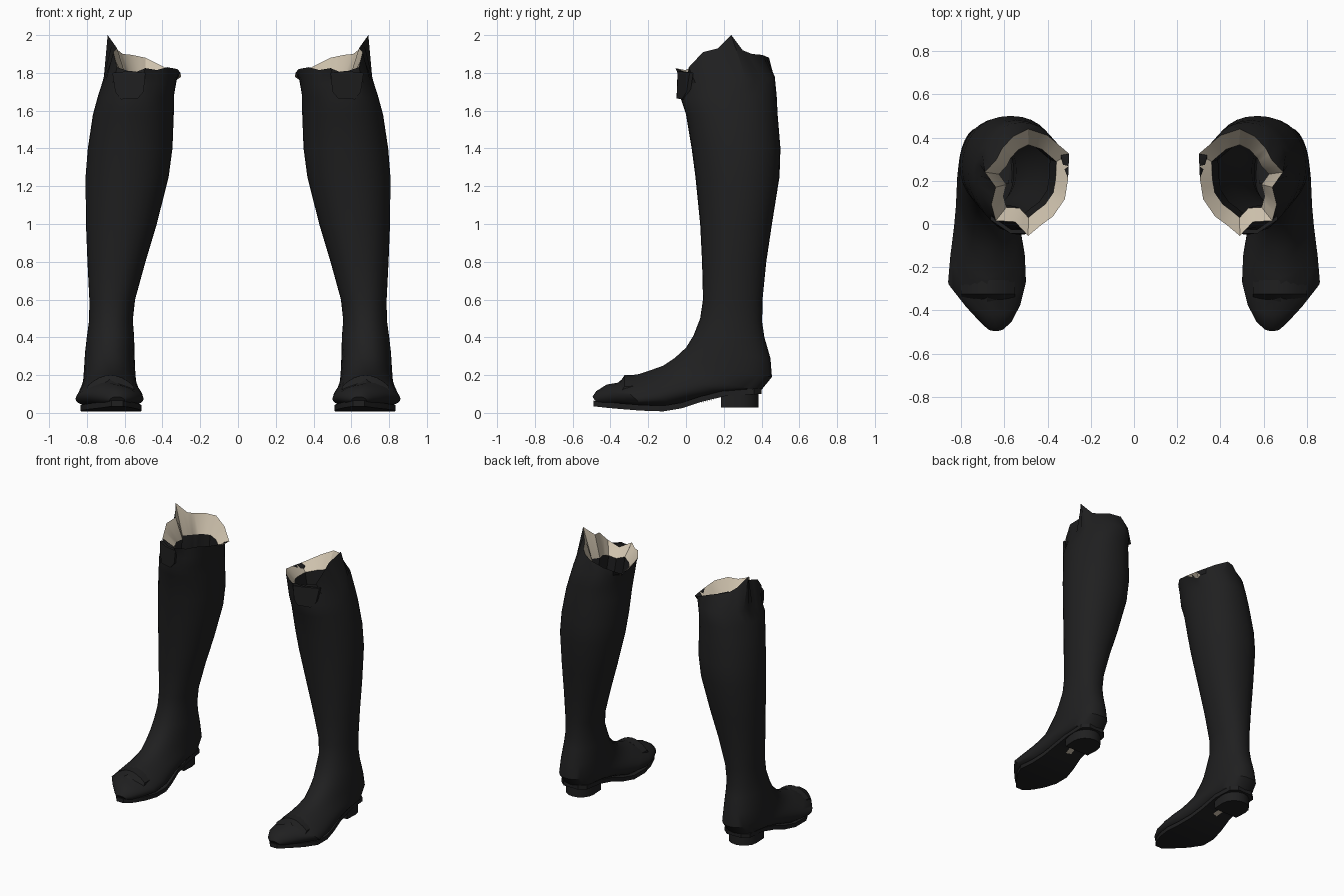
import bpy, bmesh, math
from mathutils import Vector

if "Cube" in bpy.data.objects:
    bpy.data.objects.remove(bpy.data.objects["Cube"])

N = 32


def material(name, rgb):
    m = bpy.data.materials.new(name)
    m.diffuse_color = (*rgb, 1)
    m.use_nodes = True
    m.node_tree.nodes["Principled BSDF"].inputs["Base Color"].default_value = m.diffuse_color
    return m


BLACK = material("black leather", (0.014, 0.014, 0.0145))
CREAM = material("cream lining", (0.62, 0.54, 0.42))


def finish(name, bm, mats, angle=30):
    """Turn a bmesh into an object mirrored to the other foot."""
    me = bpy.data.meshes.new(name)
    bm.to_mesh(me)
    bm.free()
    ob = bpy.data.objects.new(name, me)
    bpy.context.collection.objects.link(ob)
    for m in mats:
        me.materials.append(m)
    ob.modifiers.new("pair", 'MIRROR').use_mirror_merge = False
    bpy.ops.object.select_all(action='DESELECT')
    ob.select_set(True)
    bpy.context.view_layer.objects.active = ob
    bpy.ops.object.shade_smooth_by_angle(angle=math.radians(angle))
    return ob


def loft(bm, rings, cap_start=False, cap_end=False):
    """Skin closed loops of equal length; returns the face strips."""
    loops = [[bm.verts.new(p) for p in r] for r in rings]
    n = len(loops[0])
    strips = [[bm.faces.new((a[j], a[(j + 1) % n], b[(j + 1) % n], b[j])) for j in range(n)]
              for a, b in zip(loops, loops[1:])]
    if cap_start:
        bm.faces.new(loops[0])
    if cap_end:
        bm.faces.new(loops[-1])
    return strips


def ring(yf, zf, yb, zb, x0, x1, k=1.0):
    """Oval loop from a front point to a back point; k < 1 widens the back half."""
    pts = []
    for j in range(N):
        t = 2 * math.pi * j / N
        a = ((1 - math.cos(t)) / 2) ** k
        s = math.sin(t)
        s = math.copysign(abs(s) ** (0.9 if k == 1 else 0.75), s)
        pts.append(Vector(((x0 + x1) / 2 + s * (x1 - x0) / 2,
                           yf + (yb - yf) * a, zf + (zb - zf) * a)))
    return pts


# front y, front z, back y, back z, inner x, outer x, fullness (toe up to calf)
SECTIONS = [
    (-0.495, 0.085, -0.47, 0.05, 0.60, 0.68, 0.8),
    (-0.475, 0.115, -0.43, 0.04, 0.565, 0.715, 0.7),
    (-0.42, 0.15, -0.34, 0.035, 0.525, 0.785, 0.65),
    (-0.36, 0.16, -0.22, 0.03, 0.50, 0.86, 0.6),
    (-0.32, 0.195, -0.06, 0.035, 0.505, 0.85, 0.6),
    (-0.25, 0.205, 0.08, 0.075, 0.525, 0.835, 0.65),
    (-0.19, 0.225, 0.22, 0.10, 0.535, 0.825, 0.7),
    (-0.12, 0.25, 0.39, 0.11, 0.54, 0.82, 0.8),
    (-0.06, 0.29, 0.455, 0.19, 0.545, 0.815, 0.9),
    (0.0, 0.345, 0.447, 0.29, 0.548, 0.81, 1),
    (0.04, 0.41, 0.415, 0.40, 0.55, 0.80, 1),
    (0.075, 0.50, 0.403, 0.48, 0.557, 0.788, 1),
    (0.09, 0.60, 0.405, 0.60, 0.545, 0.787, 1),
    (0.085, 0.80, 0.425, 0.80, 0.49, 0.797, 1),
    (0.075, 1.0, 0.455, 1.0, 0.43, 0.805, 1),
    (0.05, 1.25, 0.495, 1.25, 0.367, 0.807, 1),
    (0.03, 1.40, 0.50, 1.40, 0.347, 0.795, 1),
    (0.0, 1.58, 0.485, 1.58, 0.34, 0.768, 1),
    (-0.03, 1.67, 0.48, 1.68, 0.34, 0.742, 1),
    (-0.022, 1.74, 0.47, 1.78, 0.325, 0.715, 1),
]

# uneven top edge, from the front around the outer side
RIM = [(.49, -.055, 1.825), (.55, .01, 1.80), (.64, .015, 1.83), (.66, .09, 1.91),
       (.64, .17, 1.93), (.69, .24, 2.0), (.635, .30, 1.92), (.61, .35, 1.90),
       (.56, .405, 1.895), (.49, .44, 1.88), (.40, .41, 1.835), (.30, .325, 1.78),
       (.305, .21, 1.80), (.32, .115, 1.82), (.375, .035, 1.83), (.43, -.005, 1.815)]
rim = []
for i, p in enumerate(RIM):
    p, q = Vector(p), Vector(RIM[(i + 1) % len(RIM)])
    rim += [p, (p + q) / 2]

# boot upper: foot and shaft in one skin, with a worn patch under the arch
bm = bmesh.new()
strips = loft(bm, [ring(*s) for s in SECTIONS] + [rim], cap_start=True)
bmesh.ops.recalc_face_normals(bm, faces=bm.faces)
finish("boot_upper", bm, [BLACK])

# lining: cream fold leaning inward, then a dark inner wall
mid = Vector((0.485, 0.21, 0))


def shrink(p, f, z):
    q = mid + (p - mid) * f
    return Vector((q.x, q.y, z))


edge = [shrink(p, 0.68, 1.75 + 0.25 * (min(p.z, 1.92) - 1.83)) for p in rim]
wall = [Vector((p.x + 0.03, p.y + 0.01, 1.5)) for p in edge]
bm = bmesh.new()
strips = loft(bm, [rim, edge, wall])
for f in strips[1]:
    f.material_index = 1
finish("top_lining", bm, [CREAM, BLACK])

# sole: thin plate following the arch (y, inner x, outer x, bottom z)
SOLE = [(0.40, 0.62, 0.74, 0.10), (0.36, 0.575, 0.785, 0.098), (0.22, 0.56, 0.79, 0.092),
        (0.08, 0.555, 0.80, 0.058), (-0.02, 0.535, 0.815, 0.025), (-0.12, 0.515, 0.83, 0.008),
        (-0.24, 0.51, 0.835, 0.012), (-0.34, 0.53, 0.785, 0.02), (-0.43, 0.565, 0.715, 0.028),
        (-0.49, 0.61, 0.67, 0.035)]
bm = bmesh.new()
loft(bm, [[(x0, y, z), (x1, y, z), (x1, y, z + 0.03), (x0, y, z + 0.03)]
          for y, x0, x1, z in SOLE], True, True)
bmesh.ops.recalc_face_normals(bm, faces=bm.faces)
finish("sole", bm, [BLACK])

# worn patch under the arch
bm = bmesh.new()
patch = [bm.verts.new(p) for p in ((.66, .15, .071), (.70, .14, .069), (.69, .08, .053), (.65, .09, .055))]
bm.faces.new(patch)
finish("worn_patch", bm, [CREAM])

# heel block: flat front, rounded back
bm = bmesh.new()
outline = [(0.58, 0.185), (0.78, 0.185)] + [
    (0.68 + 0.105 * math.cos(a), 0.28 + 0.105 * math.sin(a))
    for a in (math.pi * i / 8 for i in range(9))]
loft(bm, [[(x, y, z) for x, y in outline] for z in (0.028, 0.125)], True, True)
bmesh.ops.recalc_face_normals(bm, faces=bm.faces)
finish("heel_block", bm, [BLACK])

# front tab: rounded flap hanging from the rim
bm = bmesh.new()
tab = [(.49, 1.80), (.50, 1.70), (.53, 1.665), (.62, 1.66), (.65, 1.70), (.665, 1.80), (.57, 1.81)]


def tab_y(x):
    return 0.215 - 0.265 * math.sqrt(1 - ((x - 0.53) / 0.2) ** 2)


loft(bm, [[(x, tab_y(x) + d, z) for x, z in tab] for d in (0, 0.02)], True, True)
bmesh.ops.recalc_face_normals(bm, faces=bm.faces)
finish("front_tab", bm, [BLACK])

# toe cap strap: low raised band across the toes
bm = bmesh.new()
bands = []
for i in range(9):
    x = 0.55 + 0.25 * i / 8
    h = 0.19 - 0.06 * ((x - 0.675) / 0.125) ** 2
    bands.append([(x, -0.355, h - 0.035), (x, -0.325, h + 0.01), (x, -0.26, h + 0.012), (x, -0.23, h - 0.03)])
loft(bm, bands, True, True)
bmesh.ops.recalc_face_normals(bm, faces=bm.faces)
finish("toe_band", bm, [BLACK])
